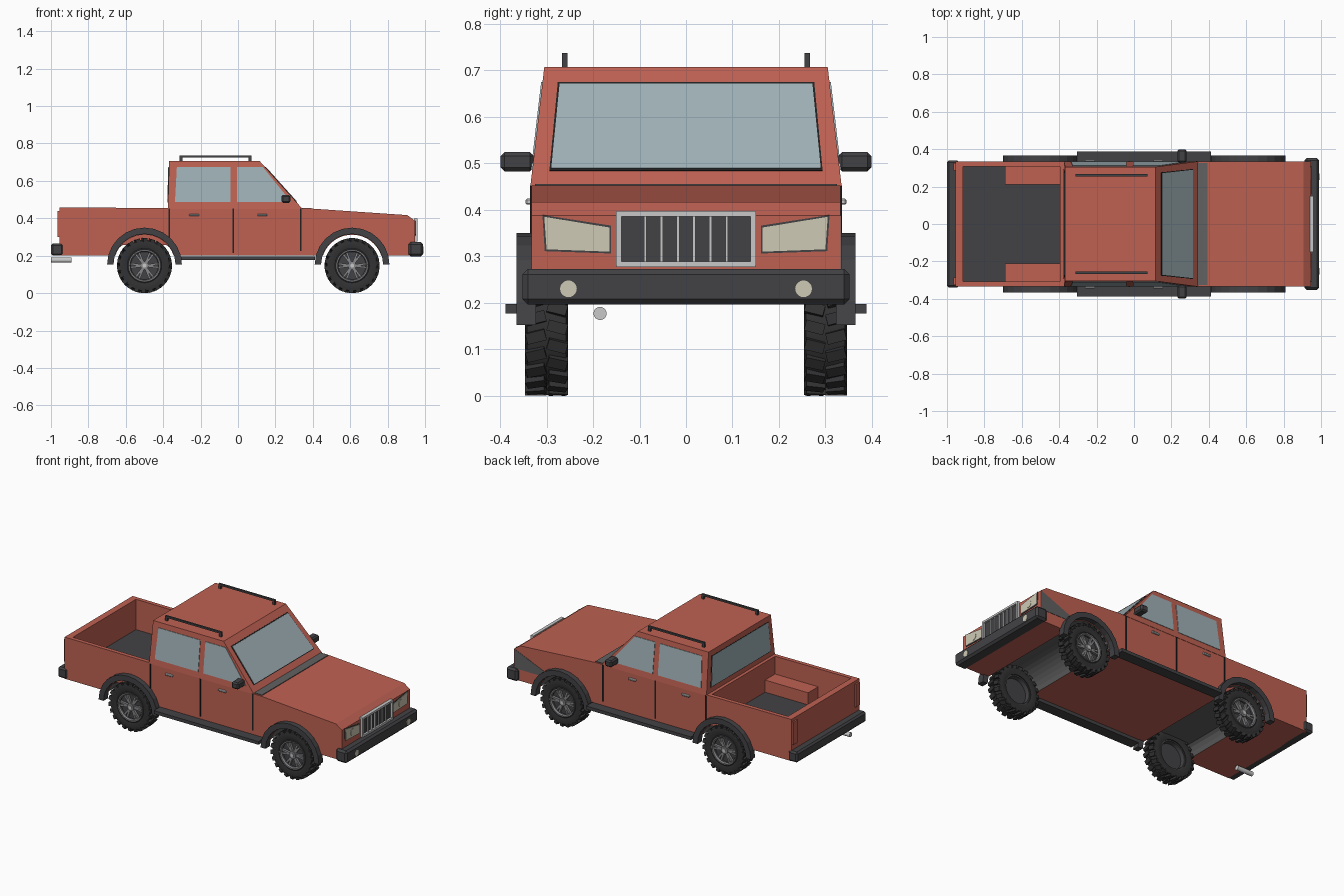
import bpy, bmesh, math
from mathutils import Vector, Matrix

if "Cube" in bpy.data.objects:
    bpy.data.objects.remove(bpy.data.objects["Cube"], do_unlink=True)


def material(name, r, g, b):
    m = bpy.data.materials.new(name)
    m.use_nodes = True
    m.diffuse_color = (r, g, b, 1)
    m.node_tree.nodes["Principled BSDF"].inputs["Base Color"].default_value = (r, g, b, 1)
    return m


RED = material("brick red paint", .52, .12, .085)
GLASS = material("blue grey glass", .35, .44, .47)
DARK = material("dark plastic", .055, .055, .06)
RUBBER = material("tyre rubber", .032, .032, .034)
SILVER = material("bright metal", .58, .58, .58)
CREAM = material("lamp cream", .62, .59, .46)
ALLOY = material("wheel alloy", .24, .24, .25)
GREY = material("primer grey", .12, .12, .12)
BLACK = material("gap black", .015, .015, .015)


def finish(name, bm, *mats):
    bmesh.ops.recalc_face_normals(bm, faces=bm.faces)
    me = bpy.data.meshes.new(name)
    bm.to_mesh(me)
    bm.free()
    for m in mats:
        me.materials.append(m)
    ob = bpy.data.objects.new(name, me)
    bpy.context.collection.objects.link(ob)
    return ob


def prism(name, pts, offset, *mats, rule=None):
    """Polygon extruded along an offset vector, faces optionally coloured by a rule."""
    bm = bmesh.new()
    face = bm.faces.new([bm.verts.new(p) for p in pts])
    new = bmesh.ops.extrude_face_region(bm, geom=[face])["geom"]
    bmesh.ops.translate(bm, vec=offset, verts=[v for v in new if isinstance(v, bmesh.types.BMVert)])
    bmesh.ops.recalc_face_normals(bm, faces=bm.faces)
    if rule:
        for f in bm.faces:
            f.material_index = rule(f.normal, f.calc_center_median())
    return finish(name, bm, *mats)


def box(name, lo, hi, mat, bevel=0):
    lo, hi = Vector(lo), Vector(hi)
    bm = bmesh.new()
    bmesh.ops.create_cube(bm, size=1, matrix=Matrix.Translation((lo + hi) / 2)
                          @ Matrix.Diagonal((*(hi - lo), 1)))
    if bevel:
        bmesh.ops.bevel(bm, geom=bm.edges[:], offset=bevel, segments=1, affect='EDGES')
    return finish(name, bm, mat)


def side_box(name, x, y, z, s, mat, bevel=0):
    """Box given by ranges, with y measured outwards on side s."""
    ys = sorted((y[0] * s, y[1] * s))
    return box(name, (x[0], ys[0], z[0]), (x[1], ys[1], z[1]), mat, bevel)


def rod(name, centre, axis, radius, length, mat, segments=20):
    bm = bmesh.new()
    rot = Vector((0, 0, 1)).rotation_difference(Vector(axis)).to_matrix().to_4x4()
    bmesh.ops.create_cone(bm, cap_ends=True, segments=segments, radius1=radius, radius2=radius,
                          depth=length, matrix=Matrix.Translation(centre) @ rot)
    return finish(name, bm, mat)


REAR, FRONT, AXLE = -.50, .61, .147
ARCH, SILL, HALF, INNER, FLOOR = .165, .2, .333, .308, .27


def arch(cx, top=1):
    """Wheel opening from rear to front, optionally flattened at the top."""
    a0 = math.asin((SILL - AXLE) / ARCH)
    angles = [math.pi - a0 - i * (math.pi - 2 * a0) / 16 for i in range(17)]
    return [(cx + ARCH * math.cos(a), min(top, AXLE + ARCH * math.sin(a))) for a in angles]


NOSE = [(.945, SILL), (.945, .388), (.905, .417), (.39, .452)]


def body_colour(n, c):
    if n.z > .9 and abs(c.z - FLOOR) < .01:
        return 1
    in_arch = min(abs(c.x - REAR), abs(c.x - FRONT)) < ARCH and abs(n.y) < .5 and n.z < 0 and c.z > SILL + .003
    return 2 if in_arch else 0


# Central body with bed trough, then the outer side panels
core = [(-.955, SILL)] + arch(REAR, FLOOR - .012) + arch(FRONT) + NOSE + [
    (-.395, .455), (-.395, FLOOR), (-.915, FLOOR), (-.915, .458), (-.955, .458)]
prism("body_core", [(x, -INNER, z) for x, z in core], (0, 2 * INNER, 0), RED, DARK, GREY, rule=body_colour)
panel = [(-.955, SILL)] + arch(REAR) + arch(FRONT) + NOSE + [(-.395, .455), (-.955, .458)]

# Cab, tapered towards the roof
Z0, Z1, YB, YT = .45, .707, .335, .305
XF0, XF1, XR0, XR1 = .345, .115, -.375, -.368


def lerp(a, b, z):
    return a + (b - a) * (z - Z0) / (Z1 - Z0)


bm = bmesh.new()
rings = [[bm.verts.new((x, y * s, z)) for x, s in ((xr, -1), (xf, -1), (xf, 1), (xr, 1))]
         for xr, xf, y, z in ((XR0, XF0, YB, Z0), (XR1, XF1, YT, Z1))]
bm.faces.new(rings[0])
bm.faces.new(rings[1])
for i in range(4):
    j = (i + 1) % 4
    bm.faces.new((rings[0][i], rings[0][j], rings[1][j], rings[1][i]))
finish("cab", bm, RED)

# Front and rear glass with dark seals
for name, x0, x1, out in (("windscreen", XF0, XF1, 1), ("rear_window", XR0, XR1, -1)):
    for part, grow, thick, mat in (("seal", .004, .002, BLACK), ("glass", 0, .004, GLASS)):
        pts = [(lerp(x0, x1, z), y, z) for y, z in (
            (-.29 - grow, .488 - grow), (.29 + grow, .488 - grow),
            (.272 + grow, .67 + grow), (-.272 - grow, .67 + grow))]
        prism(f"{name}_{part}", pts, (thick * out, 0, thick * .5), mat)
box("cowl", (.335, -.325, .44), (.392, .325, .456), GREY)

SIDE_WINDOWS = {
    "rear_door": [(-.337, .487), (-.04, .487), (-.04, .675), (-.327, .675)],
    "front_door": [(-.005, .487), (.285, .487), (.132, .675), (-.005, .675)]}

for s, side in ((1, "left"), (-1, "right")):
    prism(f"{side}_body_panel", [(x, INNER * s, z) for x, z in panel],
          (0, (HALF - INNER) * s, 0), RED, DARK, GREY, rule=body_colour)
    side_box(f"{side}_bed_wheel_box", (-.69, -.395), (.21, INNER), (FLOOR - .005, .345), s, RED)
    side_box(f"{side}_tail_lamp", (-.965, -.95), (.285, .325), (.3, .44), s, RED)
    # Doors
    for name, pts in SIDE_WINDOWS.items():
        prism(f"{side}_{name}_window", [(x, lerp(YB, YT, z) * s, z) for x, z in pts], (0, .003 * s, 0), GLASS)
    for x, low in ((-.368, .29), (-.025, .215), (.336, .225)):
        side_box(f"{side}_door_gap", (x - .004, x + .004), (HALF - .005, HALF + .003), (low, .452), s, BLACK)
    for x in (-.235, .13):
        side_box(f"{side}_door_handle", (x - .026, x + .026), (HALF, HALF + .012), (.411, .424), s, SILVER, .003)
    side_box(f"{side}_side_step", (-.305, .412), (.322, .388), (.177, .197), s, DARK)
    # Mirrors and roof rails
    side_box(f"{side}_mirror", (.232, .28), (.328, .399), (.483, .524), s, DARK, .008)
    side_box(f"{side}_roof_rail", (-.312, .072), (.255, .267), (.726, .737), s, DARK)
    for x in (-.305, .065):
        side_box(f"{side}_rail_post", (x - .008, x + .008), (.255, .267), (.7, .73), s, DARK)
    # Wheel arch flares
    for name, cx in (("rear", REAR), ("front", FRONT)):
        arc = [math.pi * i / 12 for i in range(13)]
        loop = [(cx + .2 * math.cos(a), .152 + .198 * math.sin(a)) for a in arc]
        loop += [(cx + .166 * math.cos(a), .152 + .164 * math.sin(a)) for a in reversed(arc)]
        prism(f"{side}_{name}_flare", [(x, (HALF - .01) * s, z) for x, z in loop], (0, .042 * s, 0), DARK)
    # Lamps
    lamp = [(.165, .31), (.3, .315), (.305, .385), (.165, .362)]
    prism(f"{side}_headlamp_surround", [(.942, (y + (.004 if y > .2 else -.004)) * s,
                                         z + (.004 if z > .33 else -.004)) for y, z in lamp], (.006, 0, 0), DARK)
    prism(f"{side}_headlamp", [(.942, y * s, z) for y, z in lamp], (.009, 0, 0), CREAM)
    rod(f"{side}_headlamp_lens", (.95, .235 * s, .343), (1, 0, 0), .022, .006, CREAM)
    rod(f"{side}_fog_lamp", (.988, .253 * s, .23), (1, 0, 0), .018, .008, CREAM)

prism("bare_fender_patch", [(.942, HALF, .388), (.942, HALF, .27), (.76, HALF, .27), (.73, HALF, .30)],
      (0, .002, 0), GREY)

# Grille
box("grille_back", (.94, -.145, .285), (.948, .145, .392), DARK)
for z in (.283, .392):
    box("grille_frame_rail", (.94, -.15, z - .006), (.96, .15, z + .006), SILVER)
for y in (-.145, .145):
    box("grille_frame_end", (.94, y - .006, .28), (.96, y + .006, .396), SILVER)
for i in range(6):
    y = -.0875 + i * .035
    box("grille_bar", (.94, y - .003, .285), (.956, y + .003, .392), SILVER)

# Bumpers and exhaust
box("front_bumper", (.912, -.352, .196), (.99, .352, .273), DARK, .012)
box("rear_bumper", (-1.0, -.34, .2), (-.935, .34, .265), DARK, .01)
rod("exhaust_pipe", (-.945, -.185, .177), (1, 0, 0), .014, .11, SILVER)


def lathe(name, profile, mat, place, segments=40):
    """Spin (radius, y) points around the y axis."""
    bm = bmesh.new()
    verts = [bm.verts.new((r, y, 0)) for r, y in profile]
    edges = [bm.edges.new(p) for p in zip(verts, verts[1:])]
    bmesh.ops.spin(bm, geom=verts + edges, cent=(0, 0, 0), axis=(0, 1, 0), angle=math.tau, steps=segments)
    bmesh.ops.remove_doubles(bm, verts=bm.verts, dist=1e-5)
    bm.transform(place)
    ob = finish(name, bm, mat)
    bpy.ops.object.select_all(action='DESELECT')
    ob.select_set(True)
    bpy.context.view_layer.objects.active = ob
    bpy.ops.object.shade_smooth_by_angle(angle=math.radians(35))


def blocks(name, items, mat, place):
    """Boxes set around the y axis: (angle, radius, y, size, twist)."""
    bm = bmesh.new()
    for a, r, y, size, twist in items:
        bmesh.ops.create_cube(bm, size=1, matrix=place @ Matrix.Rotation(a, 4, 'Y') @ Matrix.Translation((r, y, 0))
                              @ Matrix.Rotation(twist, 4, 'X') @ Matrix.Diagonal((*size, 1)))
    finish(name, bm, mat)


# Wheels, modelled with the outer face towards +y
TYRE = [(.09, -.04), (.115, -.046), (.134, -.042), (.137, 0), (.134, .042), (.115, .046), (.092, .04), (.09, -.04)]
RIM = [(.0, .018), (.078, .018), (.08, .038), (.088, .042), (.094, .038), (.092, -.035), (.082, -.035), (.078, -.01), (0, -.01)]
for side, s in (("left", 1), ("right", -1)):
    for end, cx in (("rear", REAR), ("front", FRONT)):
        place = Matrix.Translation((cx, .3 * s, AXLE)) @ Matrix.Rotation(0 if s > 0 else math.pi, 4, 'Z')
        tag = f"{side}_{end}"
        lathe(f"{tag}_tyre", TYRE, RUBBER, place)
        lathe(f"{tag}_rim", RIM, DARK, place)
        lathe(f"{tag}_rim_ring", [(.074, .034), (.079, .043), (.084, .043), (.084, .03), (.074, .034)], ALLOY, place)
        step = math.tau / 22
        blocks(f"{tag}_tread", [((i + .5 * (row > 0)) * step, .137, row * .023, (.019, .042, .024), row * .25)
                                for i in range(22) for row in (-1, 1)], RUBBER, place)
        blocks(f"{tag}_spokes", [(i * math.tau / 6 + d, .046, .026, (.064, .014, .011), 0)
                                 for i in range(6) for d in (-.13, .13)], ALLOY, place)
        rod(f"{tag}_hub", place @ Vector((0, .028, 0)), (0, 1, 0), .022, .024, ALLOY)
        rod(f"{tag}_hub_cap", place @ Vector((0, .04, 0)), (0, 1, 0), .011, .008, SILVER)
